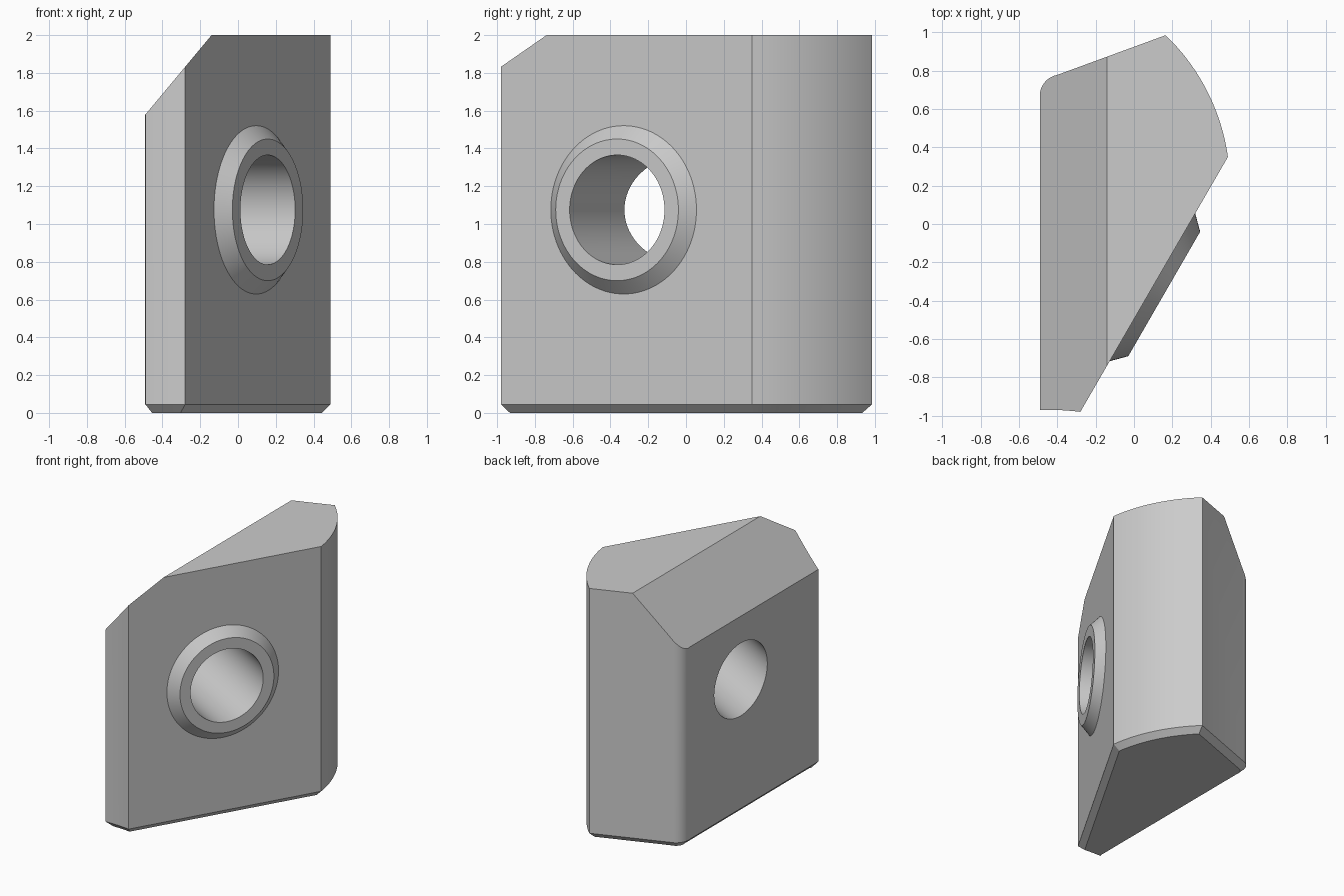
import bpy, bmesh
from math import radians, cos, sin, atan2
from mathutils import Vector, Matrix

cube = bpy.data.objects.get("Cube")
if cube:
    bpy.data.objects.remove(cube, do_unlink=True)

# Single flat colour
gray = bpy.data.materials.new("plain_gray")
gray.use_nodes = True
gray.diffuse_color = (0.6, 0.6, 0.6, 1)
gray.node_tree.nodes["Principled BSDF"].inputs["Base Color"].default_value = (0.6, 0.6, 0.6, 1)


def arc(start, end, sagitta, steps):
    """Points of an arc, bulging right of start->end for positive sagitta."""
    a, b = Vector(start), Vector(end)
    chord = b - a
    out = Vector((chord.y, -chord.x)).normalized()
    s = abs(sagitta)
    radius = chord.length ** 2 / (8 * s) + s / 2
    centre = (a + b) / 2 + out * (sagitta - radius * (1 if sagitta > 0 else -1))
    t0 = atan2(*(a - centre).yx)
    t1 = atan2(*(b - centre).yx)
    sweep = (t1 - t0 + radians(180)) % radians(360) - radians(180)
    return [(centre.x + radius * cos(t0 + sweep * i / steps),
             centre.y + radius * sin(t0 + sweep * i / steps)) for i in range(steps + 1)]


def make_object(name, bm):
    bmesh.ops.recalc_face_normals(bm, faces=bm.faces)
    mesh = bpy.data.meshes.new(name)
    bm.to_mesh(mesh)
    bm.free()
    mesh.materials.append(gray)
    obj = bpy.data.objects.new(name, mesh)
    bpy.context.collection.objects.link(obj)
    return obj


# Plan outline: hollow front edge, slanted face, curved end, back, rounded corner
outline = (arc((-0.49, -0.97), (-0.28, -0.98), -0.004, 6)
           + arc((0.49, 0.35), (0.165, 0.985), 0.06, 28)
           + arc((-0.40, 0.778), (-0.49, 0.65), 0.032, 14))

# Block body
EDGE = 0.045
bm = bmesh.new()
base = bm.faces.new([bm.verts.new((x, y, 0)) for x, y in outline])
top = bmesh.ops.extrude_face_region(bm, geom=[base])["geom"]
bmesh.ops.translate(bm, vec=(0, 0, 2 - EDGE),
                    verts=[v for v in top if isinstance(v, bmesh.types.BMVert)])
bmesh.ops.translate(bm, vec=(0, 0, EDGE), verts=bm.verts)
bmesh.ops.recalc_face_normals(bm, faces=bm.faces)

# Chamfer around the bottom
bottom = min(bm.faces, key=lambda f: f.calc_center_median().z)
bmesh.ops.inset_individual(bm, faces=[bottom], thickness=EDGE, use_even_offset=True)
bmesh.ops.translate(bm, vec=(0, 0, -EDGE), verts=bottom.verts)

# Sloped cut along the upper left edge
cut = bmesh.ops.bisect_plane(bm, geom=bm.verts[:] + bm.edges[:] + bm.faces[:],
                             plane_co=(-0.14, 0, 2), plane_no=(-0.42, 0, 0.35),
                             clear_outer=True)["geom_cut"]
bmesh.ops.contextual_create(bm, geom=[e for e in cut if isinstance(e, bmesh.types.BMEdge)])
block = make_object("drilled_block", bm)

# Boss and through hole, both square to the slanted face
axis = Vector((0.866, -0.5, 0))
centre = Vector((0.097, -0.33, 1.075))


def round_part(name, r1, r2, start, end):
    bm = bmesh.new()
    place = (Matrix.Translation(centre + axis * (start + end) / 2)
             @ axis.to_track_quat("Z", "Y").to_matrix().to_4x4())
    bmesh.ops.create_cone(bm, cap_ends=True, segments=96, radius1=r1, radius2=r2,
                          depth=end - start, matrix=place)
    obj = make_object(name, bm)
    obj.hide_render = True
    return obj


boss = round_part("boss", 0.465, 0.375, -0.02, 0.07)
hole = round_part("hole_cutter", 0.29, 0.29, -1.5, 0.5)

bpy.context.view_layer.objects.active = block
for tool, operation in ((boss, "UNION"), (hole, "DIFFERENCE")):
    mod = block.modifiers.new(tool.name, "BOOLEAN")
    mod.operation, mod.solver, mod.object = operation, "EXACT", tool
    bpy.ops.object.modifier_apply(modifier=mod.name)
    bpy.data.objects.remove(tool, do_unlink=True)

bpy.ops.object.select_all(action="DESELECT")
block.select_set(True)
bpy.ops.object.shade_smooth_by_angle(angle=radians(18))
